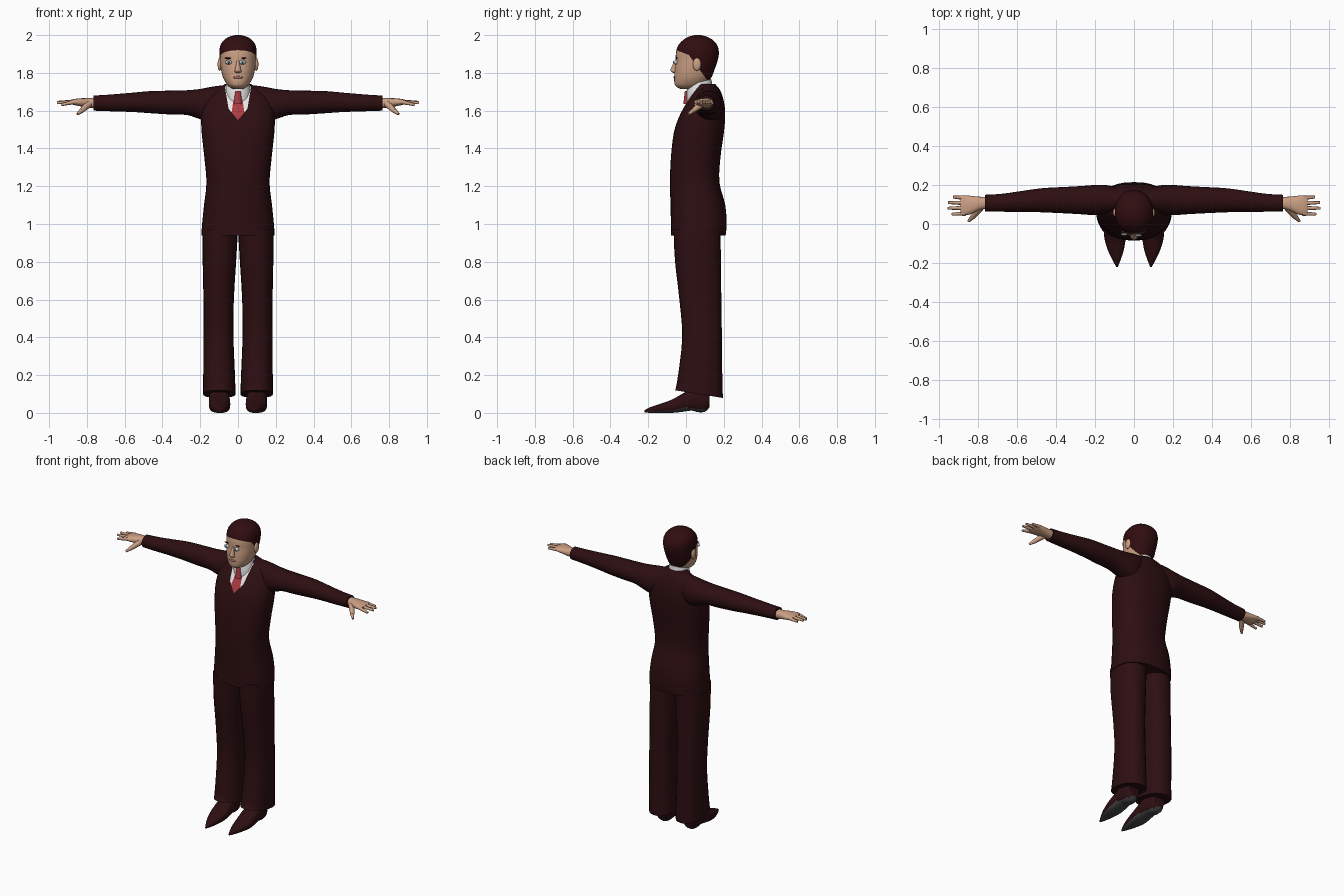
import bpy, bmesh, math
from mathutils import Vector

cube = bpy.data.objects.get("Cube")
if cube:
    bpy.data.objects.remove(cube)


def material(name, r, g, b):
    m = bpy.data.materials.new(name)
    m.use_nodes = True
    m.diffuse_color = (r, g, b, 1)
    m.node_tree.nodes["Principled BSDF"].inputs["Base Color"].default_value = (r, g, b, 1)
    return m


SUIT = material("dark maroon suit", .026, .0045, .0055)
HAIR = material("dark hair", .03, .004, .005)
SKIN = material("skin", .6, .35, .23)
SHIRT = material("white shirt", .8, .8, .8)
TIE = material("red tie", .42, .045, .055)
SOLE = material("grey sole", .06, .06, .065)
EYE = material("eye white", .55, .6, .62)
IRIS = material("iris", .06, .09, .1)
LIPS = material("lips", .4, .16, .12)


def finish(name, bm, *mats):
    bmesh.ops.recalc_face_normals(bm, faces=bm.faces)
    me = bpy.data.meshes.new(name)
    bm.to_mesh(me)
    bm.free()
    ob = bpy.data.objects.new(name, me)
    bpy.context.collection.objects.link(ob)
    for m in mats:
        me.materials.append(m)
    bpy.ops.object.select_all(action="DESELECT")
    ob.select_set(True)
    bpy.context.view_layer.objects.active = ob
    bpy.ops.object.shade_smooth_by_angle(angle=math.radians(50))
    return ob


def refine(rows, steps):
    """Catmull-Rom interpolation of the ring table."""
    out = []
    for i in range(len(rows) - 1):
        p, q = rows[i], rows[i + 1]
        o, r = rows[max(i - 1, 0)], rows[min(i + 2, len(rows) - 1)]
        for k in range(steps):
            t = k / steps
            out.append([b + t * ((c - a) / 2 + t * ((2 * a - 5 * b + 4 * c - d) / 2
                        + t * (3 * b - a - 3 * c + d) / 2))
                        for a, b, c, d in zip(o, p, q, r)])
    return out + [rows[-1]]


def loft(rows, axis="z", power=2.0, segs=24, steps=3, side=1):
    """Rings (t, a0, a1, b0, b1) along an axis; a and b are the other two axes."""
    bm = bmesh.new()
    rings = []
    for t, a0, a1, b0, b1 in refine(rows, steps):
        ring = []
        for i in range(segs):
            w = 2 * math.pi * i / segs
            c, s = math.cos(w), math.sin(w)
            a = (a0 + a1) / 2 + (a1 - a0) / 2 * math.copysign(abs(c) ** (2 / power), c)
            b = (b0 + b1) / 2 + (b1 - b0) / 2 * math.copysign(abs(s) ** (2 / power), s)
            x, y, z = {"z": (a, b, t), "x": (t, a, b), "y": (a, t, b)}[axis]
            ring.append(bm.verts.new((x * side, y, z)))
        rings.append(ring)
    for lo, hi in zip(rings, rings[1:]):
        for i in range(segs):
            j = (i + 1) % segs
            bm.faces.new((lo[i], lo[j], hi[j], hi[i]))
    bm.faces.new(rings[0])
    bm.faces.new(rings[-1])
    return bm


def centred(rows):
    return [(z, -w, w, y0, y1) for z, w, y0, y1 in rows]


def cut(bm, co, no):
    bmesh.ops.bisect_plane(bm, geom=bm.verts[:] + bm.edges[:] + bm.faces[:],
                           plane_co=co, plane_no=no)


def ball(name, pos, radii, mat):
    bm = bmesh.new()
    bmesh.ops.create_uvsphere(bm, u_segments=16, v_segments=10, radius=1)
    bmesh.ops.scale(bm, vec=radii, verts=bm.verts)
    bmesh.ops.translate(bm, vec=pos, verts=bm.verts)
    return finish(name, bm, mat)


def finger(name, start, end, r0, r1, mat):
    bm = bmesh.new()
    d = Vector(end) - Vector(start)
    bmesh.ops.create_cone(bm, cap_ends=True, segments=8, radius1=r0, radius2=r1, depth=d.length)
    bmesh.ops.rotate(bm, matrix=d.to_track_quat("Z", "Y").to_matrix(), verts=bm.verts)
    bmesh.ops.translate(bm, vec=(Vector(start) + Vector(end)) / 2, verts=bm.verts)
    return finish(name, bm, mat)


# Jacket body, with shirt opening and tie cut into the front
torso = loft(centred([(.94, .194, -.08, .21), (1.0, .19, -.08, .215), (1.1, .18, -.082, .208),
                      (1.22, .167, -.085, .177), (1.35, .178, -.08, .182), (1.48, .192, -.065, .2),
                      (1.56, .195, -.04, .207), (1.62, .188, -.01, .205), (1.67, .165, .02, .195),
                      (1.71, .115, .045, .18), (1.74, .07, .06, .155)]), power=2.4, segs=32)
tip, bend, top = (0, 1.55), (.05, 1.61), (.072, 1.74)
tie_top, tie_low = (.016, 1.71), (.034, 1.59)
edges = [(tip, bend), (bend, top), (tie_top, tie_low)]
for (xa, za), (xb, zb) in edges:
    for s in (1, -1):
        cut(torso, (xa * s, 0, za), (zb - za, 0, -(xb - xa) * s))


def inside(p, line):
    (xa, za), (xb, zb) = line
    return abs(p.x) < xa + (p.z - za) * (xb - xa) / (zb - za)


for f in torso.faces:
    p = f.calc_center_median()
    if p.y < .07 and p.z > tip[1] and inside(p, edges[0]) and inside(p, edges[1]):
        f.material_index = 2 if inside(p, edges[2]) else 1
finish("jacket_body", torso, SUIT, SHIRT, TIE)

# Shirt collar, neck and tie knot
collar = loft(centred([(1.64, .07, .005, .14), (1.70, .067, .002, .14), (1.75, .06, .012, .135)]))
for v in collar.verts:
    v.co.z += .25 * (v.co.y - .07)
finish("shirt_collar", collar, SHIRT)
finish("neck", loft(centred([(1.66, .052, .015, .125), (1.79, .055, .015, .13)])), SKIN)
finish("tie_knot", loft(centred([(1.635, .024, -.014, .03), (1.67, .02, -.01, .03),
                                 (1.705, .015, -.006, .03)]), segs=12), TIE)

# Head, with hairline cut along the brow and behind the ears
head = loft(centred([(1.715, .028, -.03, .06), (1.73, .05, -.055, .09), (1.75, .066, -.062, .115),
                     (1.78, .081, -.062, .137), (1.82, .09, -.06, .152), (1.86, .095, -.055, .166),
                     (1.90, .098, -.054, .174), (1.94, .095, -.044, .168), (1.97, .078, -.02, .147),
                     (1.99, .05, .01, .115), (2.0, .015, .045, .08)]), power=2.15, segs=32)
brow, temple, nape = (-.05, 1.92), (.015, 1.895), (.11, 1.765)
for (ya, za), (yb, zb) in ((brow, temple), (temple, nape)):
    cut(head, (0, ya, za), (0, za - zb, yb - ya))
for f in head.faces:
    p = f.calc_center_median()
    hair = any((p.y - ya) * (za - zb) + (p.z - za) * (yb - ya) > 0
               for (ya, za), (yb, zb) in ((brow, temple), (temple, nape)))
    f.material_index = int(hair)
finish("head", head, SKIN, HAIR)

# Facial features
finish("nose", loft(centred([(1.80, .012, -.066, -.04), (1.808, .019, -.08, -.04),
                             (1.82, .015, -.081, -.04), (1.865, .007, -.06, -.04)]), segs=12), SKIN)
ball("mouth", (0, -.06, 1.776), (.026, .006, .007), LIPS)
for label, x, y in (("right", -.05, -.047), ("left", .024, -.052)):
    ball(label + "_eye", (x, y, 1.856), (.018, .014, .012), EYE)
    ball(label + "_iris", (x, y - .011, 1.856), (.007, .005, .008), IRIS)
    ball(label + "_eyebrow", (x, y + .004, 1.878), (.022, .006, .004), HAIR)

# Limbs, built for each side
for label, s in (("left", 1), ("right", -1)):
    ball(label + "_ear", (.097 * s, .058, 1.845), (.011, .022, .034), SKIN)

    finish(label + "_sleeve", loft([
        (.05, .07, .175, 1.60, 1.738), (.13, .05, .198, 1.54, 1.728), (.2, .045, .2, 1.555, 1.715),
        (.27, .05, .195, 1.577, 1.708), (.36, .055, .19, 1.58, 1.706), (.47, .06, .184, 1.587, 1.703),
        (.56, .062, .172, 1.593, 1.695), (.68, .063, .155, 1.597, 1.685),
        (.765, .063, .15, 1.6, 1.68)], "x", side=s), SUIT)

    finish(label + "_palm", loft([
        (.74, .078, .138, 1.612, 1.668), (.79, .073, .14, 1.616, 1.667), (.84, .05, .145, 1.624, 1.665),
        (.875, .044, .146, 1.632, 1.66), (.89, .05, .14, 1.638, 1.655)], "x", 2.4, 16, side=s), SKIN)
    for finger_name, y, reach, drop in (("index", .054, .935, .014), ("middle", .082, .957, .004),
                                        ("ring", .108, .955, 0), ("little", .134, .93, .004)):
        end_y = .09 + (y - .09) * 1.1
        finger(f"{label}_{finger_name}_finger", (.865 * s, y, 1.647),
               (reach * s, end_y, 1.645 - drop), .012, .007, SKIN)
    finger(label + "_thumb", (.79 * s, .085, 1.635), (.83 * s, .035, 1.598), .02, .013, SKIN)
    finger(label + "_thumb_tip", (.827 * s, .038, 1.6), (.85 * s, .014, 1.582), .013, .007, SKIN)

    leg = loft([(.1, .013, .185, -.06, .195), (.2, .016, .184, -.042, .192),
                (.4, .024, .183, -.02, .19), (.6, .022, .183, -.035, .187),
                (.8, .01, .187, -.058, .185), (.97, .0, .187, -.066, .182)], power=2.3, side=s)
    for v in leg.verts:
        if v.co.z < .105:
            v.co.z -= .16 * (v.co.y - .065)
    finish(label + "_trouser_leg", leg, SUIT)

    shoe = loft([(-.22, .083, .091, .003, .014), (-.19, .071, .108, 0, .03), (-.14, .054, .132, 0, .047),
                 (-.08, .043, .151, 0, .068), (-.03, .041, .154, .004, .095), (.03, .045, .153, .012, .13),
                 (.06, .048, .15, .004, .14), (.1, .053, .146, .006, .14), (.125, .065, .135, .03, .13)],
                "y", 2.6, side=s)
    shoe.normal_update()
    bmesh.ops.recalc_face_normals(shoe, faces=shoe.faces)
    for f in shoe.faces:
        f.material_index = int(f.normal.z < -.6)
    finish(label + "_shoe", shoe, SUIT, SOLE)
